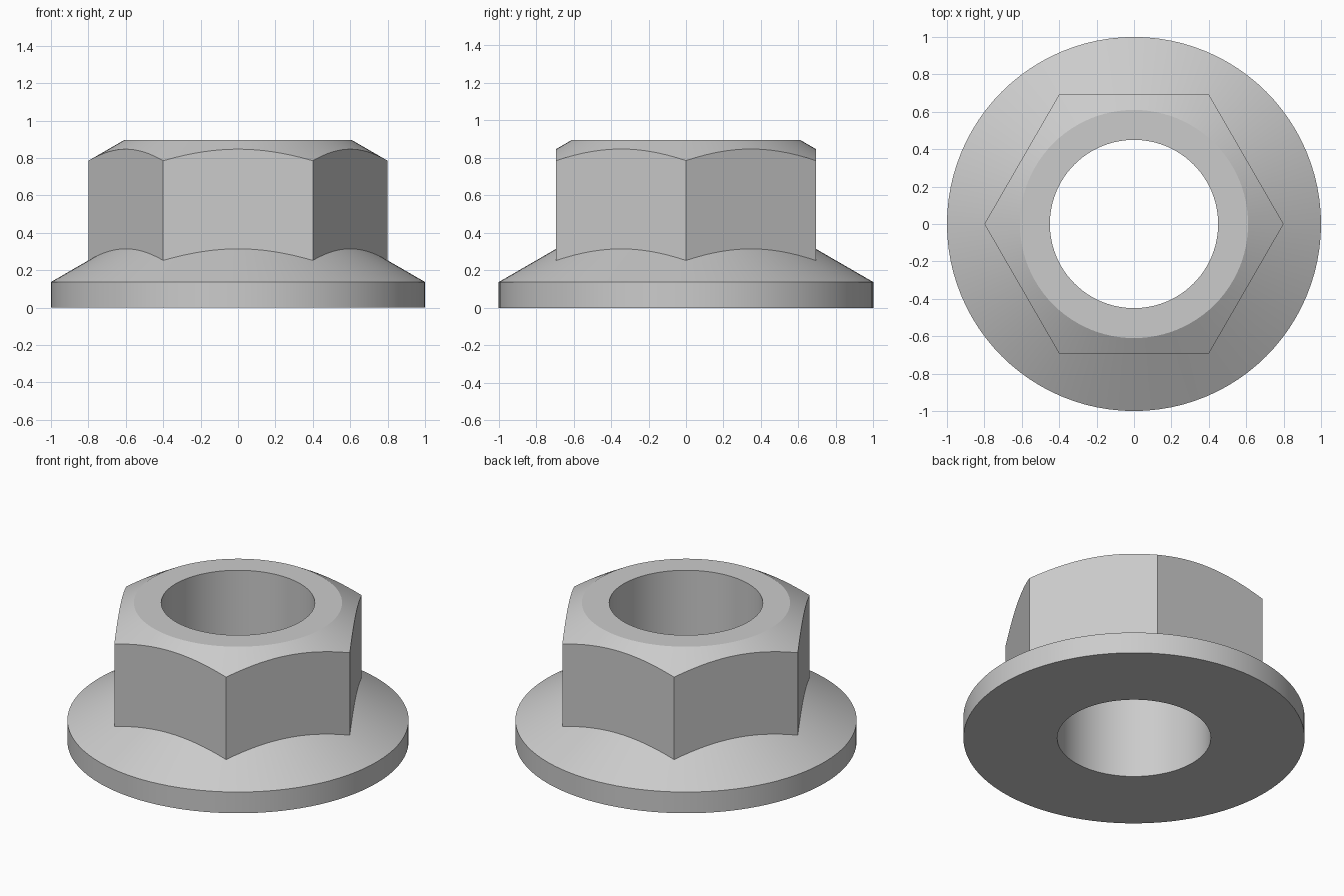
import bpy
import bmesh
from math import cos, sin, pi, radians, tan

cube = bpy.data.objects.get("Cube")
if cube:
    bpy.data.objects.remove(cube, do_unlink=True)

SEGMENTS = 96
BORE, FLANGE, CORNER, TOP_RIM = 0.45, 1.0, 0.8, 0.61
RIM_Z, TOP_Z = 0.137, 0.895
SLOPE = tan(radians(30))

steel = bpy.data.materials.new("light_grey_steel")
colour = (0.6, 0.6, 0.6, 1)
steel.diffuse_color = colour
steel.use_nodes = True
steel.node_tree.nodes["Principled BSDF"].inputs["Base Color"].default_value = colour


def section(angle):
    """Radius and height of the nut's outline at one angle, as a closed loop."""
    # The hexagon's wall meets both cones where its radius dictates
    hexagon = CORNER * cos(pi / 6) / cos(angle % (pi / 3) - pi / 6)
    return [
        (BORE, 0),
        (FLANGE, 0),
        (FLANGE, RIM_Z),
        (hexagon, RIM_Z + (FLANGE - hexagon) * SLOPE),
        (hexagon, TOP_Z - (hexagon - TOP_RIM) * SLOPE),
        (TOP_RIM, TOP_Z),
        (BORE, TOP_Z),
    ]


# Sweep the section round the axis: flange, hexagon, chamfer and bore
bm = bmesh.new()
loops = []
for i in range(SEGMENTS):
    a = 2 * pi * i / SEGMENTS
    loops.append([bm.verts.new((r * cos(a), r * sin(a), z)) for r, z in section(a)])
for i, here in enumerate(loops):
    after = loops[(i + 1) % SEGMENTS]
    for j in range(len(here)):
        k = (j + 1) % len(here)
        bm.faces.new((here[j], after[j], after[k], here[k]))
bmesh.ops.recalc_face_normals(bm, faces=bm.faces)

mesh = bpy.data.meshes.new("flange_nut")
bm.to_mesh(mesh)
bm.free()
mesh.materials.append(steel)
nut = bpy.data.objects.new("flange_nut", mesh)
bpy.context.collection.objects.link(nut)

# Smooth round surfaces, crisp machined edges
bpy.ops.object.select_all(action="DESELECT")
nut.select_set(True)
bpy.context.view_layer.objects.active = nut
bpy.ops.object.shade_smooth_by_angle(angle=radians(20))
